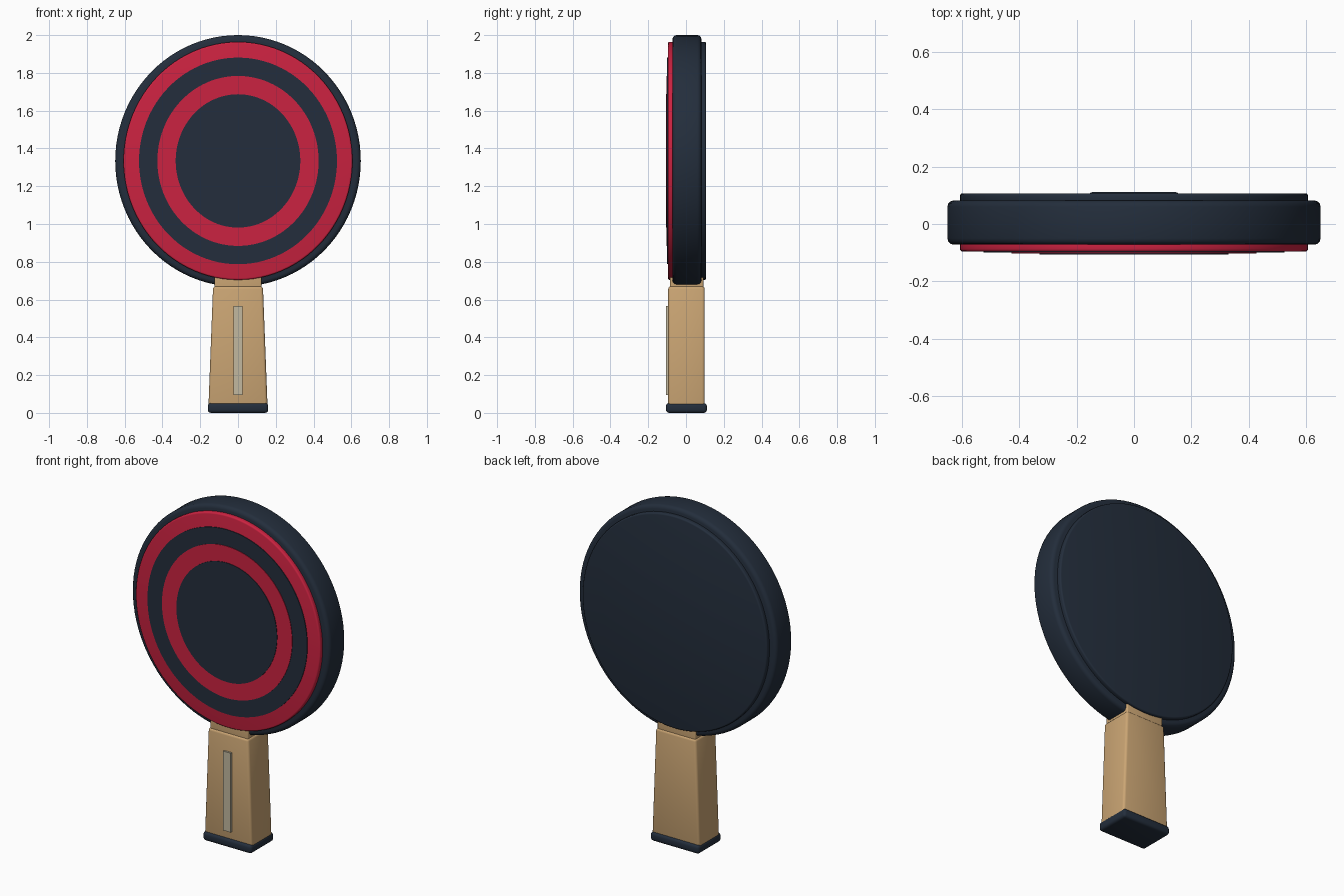
import bpy
import bmesh
from math import radians
from mathutils import Matrix

cube = bpy.data.objects.get("Cube")
if cube:
    bpy.data.objects.remove(cube, do_unlink=True)


def material(name, r, g, b):
    m = bpy.data.materials.new(name)
    m.use_nodes = True
    m.diffuse_color = (r, g, b, 1)
    m.node_tree.nodes["Principled BSDF"].inputs["Base Color"].default_value = (r, g, b, 1)
    return m


navy = material("dark navy", 0.017, 0.027, 0.045)
red = material("red", 0.60, 0.016, 0.052)
wood = material("light wood", 0.60, 0.38, 0.175)
inlay = material("pale grey beige", 0.54, 0.48, 0.35)


def finish(name, bm, mat, bevel):
    mesh = bpy.data.meshes.new(name)
    bm.to_mesh(mesh)
    bm.free()
    mesh.materials.append(mat)
    ob = bpy.data.objects.new(name, mesh)
    bpy.context.collection.objects.link(ob)
    bpy.ops.object.select_all(action="DESELECT")
    ob.select_set(True)
    bpy.context.view_layer.objects.active = ob
    if bevel:
        mod = ob.modifiers.new("Rounded edges", "BEVEL")
        mod.width = bevel
        mod.segments = 3
        mod.limit_method = "ANGLE"
        mod.angle_limit = radians(40)
        bpy.ops.object.modifier_apply(modifier=mod.name)
    bpy.ops.object.shade_smooth_by_angle(angle=radians(35))
    return ob


CENTRE_Z = 1.334


def oval(name, rx, rz, y0, y1, mat, bevel=0):
    """Upright elliptical disc spanning y0 to y1."""
    bm = bmesh.new()
    bmesh.ops.create_cone(bm, cap_ends=True, segments=96, radius1=1, radius2=1, depth=1)
    place = (Matrix.Translation((0, (y0 + y1) / 2, CENTRE_Z))
             @ Matrix.Diagonal((rx, y1 - y0, rz, 1))
             @ Matrix.Rotation(radians(90), 4, "X"))
    bmesh.ops.transform(bm, matrix=place, verts=bm.verts)
    return finish(name, bm, mat, bevel)


def block(name, half_x, y0, y1, z0, z1, mat, bevel=0, top_half_x=None):
    """Box whose top may be narrower than its bottom."""
    bm = bmesh.new()
    bmesh.ops.create_cube(bm, size=2)
    for v in bm.verts:
        top = v.co.z > 0
        width = top_half_x if top and top_half_x else half_x
        v.co = (v.co.x * width, y1 if v.co.y > 0 else y0, z1 if top else z0)
    return finish(name, bm, mat, bevel)


# Blade and its two facings
oval("blade_core", 0.65, 0.666, -0.072, 0.082, navy, 0.022)
oval("front_pad", 0.606, 0.63, -0.096, -0.06, red, 0.009)
oval("back_pad", 0.606, 0.63, 0.07, 0.107, navy, 0.009)

# Thin stacked ovals form the painted target
oval("outer_dark_ring", 0.524, 0.547, -0.100, -0.094, navy)
oval("inner_red_ring", 0.427, 0.45, -0.103, -0.097, red)
oval("centre_dark_disc", 0.33, 0.353, -0.106, -0.100, navy)

# Handle, neck, end cap and inlay strip
block("neck", 0.125, -0.086, 0.092, 0.62, 0.78, wood, 0.008)
block("handle", 0.157, -0.094, 0.099, 0.02, 0.67, wood, 0.014, top_half_x=0.132)
block("end_cap", 0.16, -0.106, 0.111, 0, 0.052, navy, 0.016)
block("handle_inlay", 0.025, -0.105, -0.092, 0.095, 0.565, inlay)
